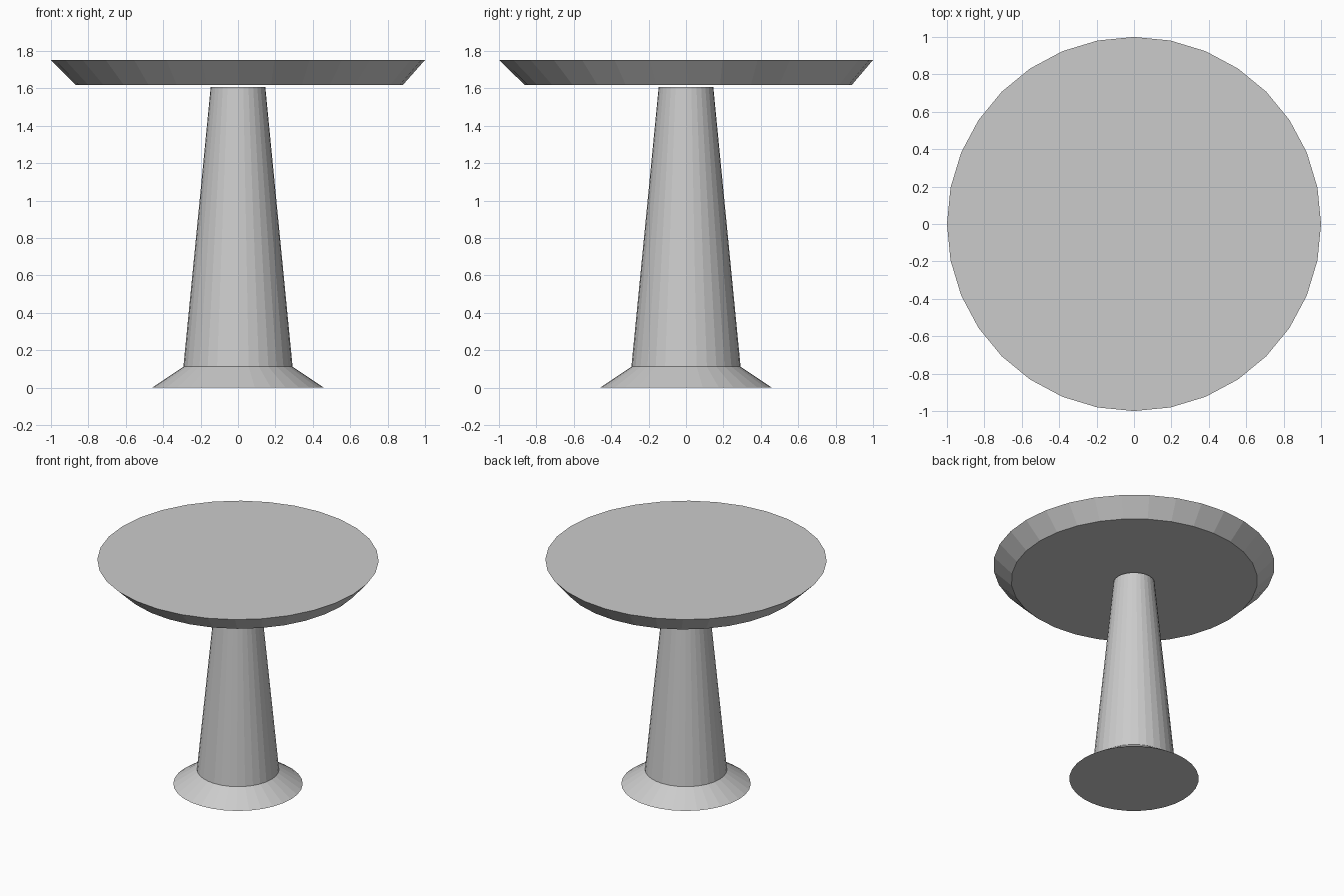
import bpy, bmesh
from math import cos, sin, tau

if "Cube" in bpy.data.objects:
    bpy.data.objects.remove(bpy.data.objects["Cube"])

SIDES = 32

def lathe(name, rings):
    """Closed flat-shaded turned solid; rings are (radius, z, centre x, centre y), bottom up."""
    bm = bmesh.new()
    loops = [[bm.verts.new((cx + r * cos(tau * i / SIDES), cy + r * sin(tau * i / SIDES), z))
              for i in range(SIDES)] for r, z, cx, cy in rings]
    bm.faces.new(loops[0][::-1])
    bm.faces.new(loops[-1])
    for a, b in zip(loops, loops[1:]):
        for i in range(SIDES):
            j = (i + 1) % SIDES
            bm.faces.new((a[i], a[j], b[j], b[i]))
    mesh = bpy.data.meshes.new(name)
    bm.to_mesh(mesh)
    bm.free()
    obj = bpy.data.objects.new(name, mesh)
    bpy.context.collection.objects.link(obj)
    return obj

# Flared foot and tapered column in one piece
lathe("pedestal", [(0.46, 0, 0, 0), (0.292, 0.112, 0, 0), (0.146, 1.607, 0, 0)])

# Round top with undercut edge, its underside very slightly off centre
lathe("table_top", [(0.875, 1.619, 0.007, 0.012), (1.0, 1.752, 0, 0)])
